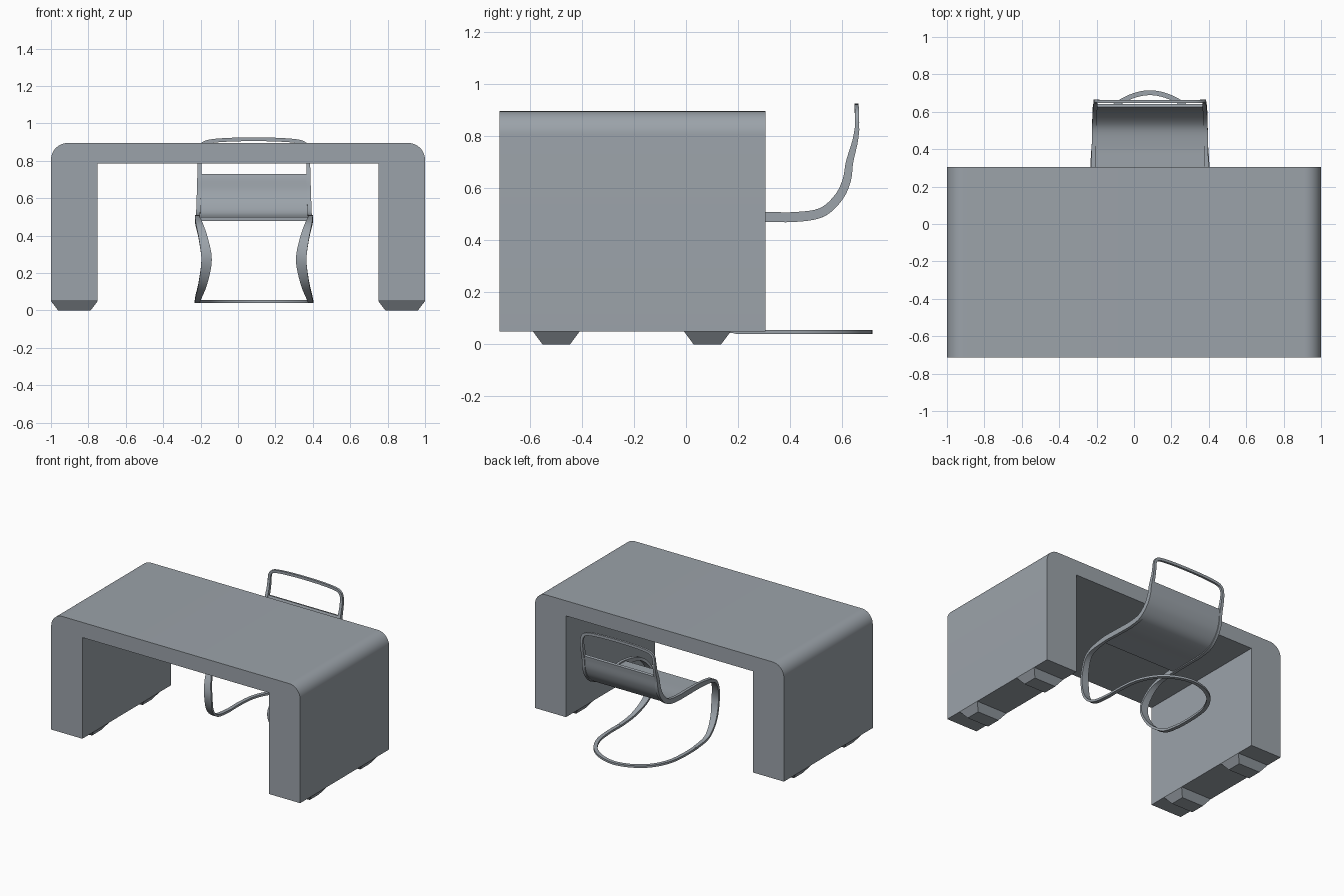
import bpy, bmesh, math
from mathutils import Vector

if "Cube" in bpy.data.objects:
    bpy.data.objects.remove(bpy.data.objects["Cube"])

grey = bpy.data.materials.new("blue_grey")
grey.diffuse_color = (0.33, 0.365, 0.40, 1)
grey.use_nodes = True
grey.node_tree.nodes["Principled BSDF"].inputs["Base Color"].default_value = grey.diffuse_color
CX = 0.085  # chair centre line


def finish(name, bm, smooth=True):
    bmesh.ops.recalc_face_normals(bm, faces=bm.faces)
    me = bpy.data.meshes.new(name)
    bm.to_mesh(me)
    bm.free()
    me.materials.append(grey)
    ob = bpy.data.objects.new(name, me)
    bpy.context.collection.objects.link(ob)
    if smooth:
        bpy.ops.object.select_all(action='DESELECT')
        ob.select_set(True)
        bpy.context.view_layer.objects.active = ob
        bpy.ops.object.shade_smooth_by_angle(angle=math.radians(35))
    return ob


def spline(pts, n=6):
    """Catmull-Rom through tuples of any length."""
    out = []
    for i in range(len(pts) - 1):
        p0, p1 = pts[max(i - 1, 0)], pts[i]
        p2, p3 = pts[i + 1], pts[min(i + 2, len(pts) - 1)]
        for k in range(n):
            t = k / n
            out.append([0.5 * (2 * b + (c - a) * t + (2 * a - 5 * b + 4 * c - d) * t * t
                               + (3 * b - a - 3 * c + d) * t ** 3)
                        for a, b, c, d in zip(p0, p1, p2, p3)])
    return out + [list(pts[-1])]


def ribbon(name, path, ref):
    """Sweep a rectangle; path rows are x, y, z, half size along ref, half size across."""
    bm = bmesh.new()
    rings = []
    ref = Vector(ref)
    P = [Vector(p[:3]) for p in path]
    for i, row in enumerate(path):
        t = (P[min(i + 1, len(P) - 1)] - P[max(i - 1, 0)]).normalized()
        w = (ref - t * ref.dot(t)).normalized()
        s = t.cross(w)
        w, s = w * row[3], s * row[4]
        rings.append([bm.verts.new(P[i] + o) for o in (w + s, w - s, -w - s, -w + s)])
    for a, b in zip(rings, rings[1:]):
        for k in range(4):
            bm.faces.new((a[k], a[k - 1], b[k - 1], b[k]))
    bm.faces.new(rings[0])
    bm.faces.new(rings[-1])
    return finish(name, bm)


# Desk: rounded inverted U pulled through the depth
R, TOP, Y0, Y1 = 0.09, 0.895, -0.715, 0.305
half = [(0.75, 0.785), (0.75, 0.05), (1.0, 0.05)]
for k in range(13):
    a = math.radians(90 * k / 12)
    half.append((1 - R + R * math.cos(a), TOP - R + R * math.sin(a)))
outline = half + [(-x, z) for x, z in reversed(half)]
bm = bmesh.new()
face = bm.faces.new([bm.verts.new((x, Y0, z)) for x, z in outline])
ext = bmesh.ops.extrude_face_region(bm, geom=[face])
bmesh.ops.translate(bm, vec=(0, Y1 - Y0, 0),
                    verts=[g for g in ext["geom"] if isinstance(g, bmesh.types.BMVert)])
finish("desk_body", bm)

# Four tapered feet
for sx, side in ((-1, "left"), (1, "right")):
    for y, end in ((-0.498, "front"), (0.082, "back")):
        bm = bmesh.new()
        bmesh.ops.create_cube(bm, size=1)
        for v in bm.verts:
            up = v.co.z > 0
            v.co = (sx * 0.875 + 2 * v.co.x * (0.125 if up else 0.087),
                    y + 2 * v.co.y * (0.09 if up else 0.053),
                    0.05 if up else 0.0)
        finish(f"{end}_{side}_foot", bm, smooth=False)

# Chair side profile: rows of y, z, half height
back = [(0.15, 0.488, 0.018), (0.3, 0.489, 0.019), (0.42, 0.489, 0.019), (0.52, 0.506, 0.018),
        (0.585, 0.563, 0.017), (0.617, 0.63, 0.016), (0.628, 0.70, 0.014)]
upper = [(0.648, 0.775, 0.011), (0.657, 0.83, 0.009)]
# Leg bow: half width outward, y, z, half size in x, half thickness
leg = [(0.303, 0.21, 0.048, 0.013, 0.008), (0.297, 0.06, 0.07, 0.016, 0.008),
       (0.272, -0.05, 0.15, 0.023, 0.008), (0.253, -0.1, 0.27, 0.028, 0.008),
       (0.27, -0.075, 0.38, 0.024, 0.009), (0.293, 0.0, 0.46, 0.018, 0.011)]

# Side straps: curved leg, seat rail and back rail in one sweep
for s, side in ((-1, "left"), (1, "right")):
    rows = [(CX + s * h, y, z, w, t) for h, y, z, w, t in leg]
    rows += [(CX + s * (0.304 - 0.012 * i / 6), y, z, 0.011, t) for i, (y, z, t) in enumerate(back)]
    rows += [(CX + s * 0.291, y, z, 0.010, t) for y, z, t in upper]
    ribbon(f"chair_{side}_strap", spline(rows), (1, 0, 0))

# Seat sheet running up into the lower back
sheet = [(CX, y, z, 0.297 - 0.001 * i, 0.011) for i, (y, z, t) in enumerate(back)]
sheet.append((CX, 0.634, 0.728, 0.288, 0.009))
ribbon("chair_seat_and_back", spline(sheet), (1, 0, 0))

# Hoop across the top of the back
arm = [(0.291, 0.657, 0.825), (0.287, 0.657, 0.865), (0.268, 0.656, 0.893),
       (0.22, 0.655, 0.906), (0.12, 0.655, 0.913)]
hoop = [(CX - x, y, z, 0.008, 0.010) for x, y, z in arm] + [(CX, 0.655, 0.915, 0.008, 0.010)]
hoop += [(CX + x, y, z, 0.008, 0.010) for x, y, z in reversed(arm)]
ribbon("chair_top_hoop", spline(hoop), (0, 1, 0))

# Floor loop
arm = [(0.303, 0.19), (0.304, 0.34), (0.285, 0.48), (0.22, 0.6), (0.12, 0.673)]
base = [(CX - x, y, 0.0475, 0.0075, 0.013) for x, y in arm] + [(CX, 0.702, 0.0475, 0.0075, 0.013)]
base += [(CX + x, y, 0.0475, 0.0075, 0.013) for x, y in reversed(arm)]
ribbon("chair_floor_loop", spline(base), (0, 0, 1))
